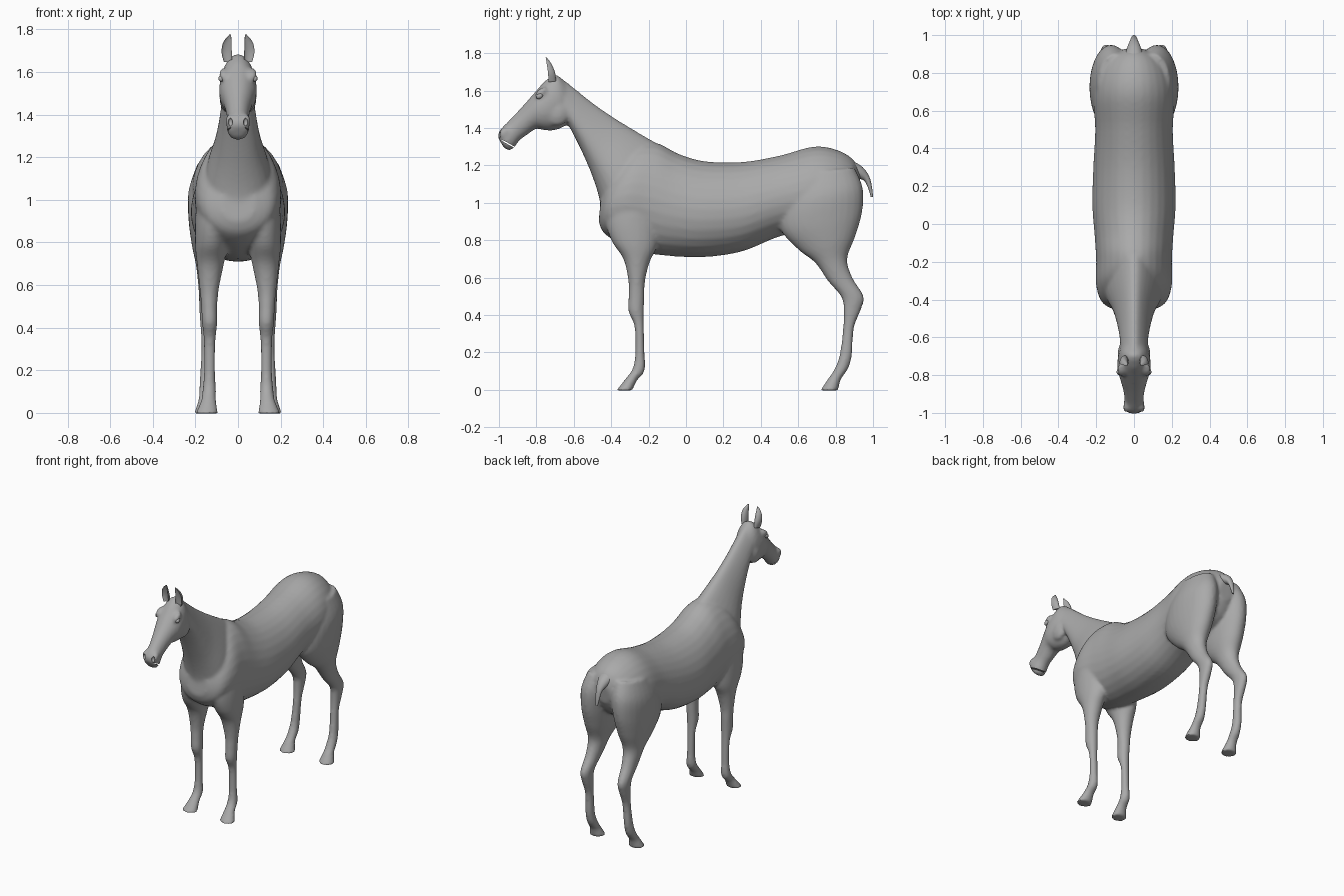
import bpy, bmesh, math
from mathutils import Vector, Matrix

cube = bpy.data.objects.get("Cube")
if cube:
    bpy.data.objects.remove(cube, do_unlink=True)

coat = bpy.data.materials.new("grey coat")
coat.use_nodes = True
coat.diffuse_color = (0.4, 0.4, 0.4, 1)
coat.node_tree.nodes["Principled BSDF"].inputs["Base Color"].default_value = (0.4, 0.4, 0.4, 1)

SIDES = 28
STEPS = 5


def spline(rings):
    """Smoothly interpolate the ring parameters along a part."""
    result = []
    last = len(rings) - 1
    for i in range(last):
        p0, p1 = rings[max(i - 1, 0)], rings[i]
        p2, p3 = rings[i + 1], rings[min(i + 2, last)]
        for k in range(STEPS):
            t = k / STEPS
            result.append([
                b + 0.5 * t * (c - a + t * (2 * a - 5 * b + 4 * c - d + t * (3 * (b - c) + d - a)))
                for a, b, c, d in zip(p0, p1, p2, p3)])
    result.append(list(rings[last]))
    return result


def loft(bm, rings, side=1, taper=0.0, fold=None):
    """Skin oval rings: (y, z) of one edge, (y, z) of the other, half width, centre x."""
    loops = []
    for ya, za, yb, zb, width, x in spline([(*r, 0)[:6] for r in rings]):
        a, b = Vector((0, ya, za)), Vector((0, yb, zb))
        loop = []
        for n in range(SIDES):
            angle = math.tau * n / SIDES
            c, s = math.cos(angle), math.sin(angle)
            across = side * x + width * s * (1 - taper * c)
            if fold is not None and c > 0:
                c *= -fold
            point = (a + b) / 2 + (a - b) / 2 * c
            loop.append(bm.verts.new((across, point.y, point.z)))
        loops.append(loop)
    for lower, upper in zip(loops, loops[1:]):
        for n in range(SIDES):
            m = (n + 1) % SIDES
            bm.faces.new((lower[n], lower[m], upper[m], upper[n]))
    bm.faces.new(loops[0])
    bm.faces.new(loops[-1])


def ellipsoid(bm, centre, size, pitch=0.0):
    place = Matrix.Translation(centre) @ Matrix.Rotation(pitch, 4, 'X') @ Matrix.Diagonal((*size, 1))
    bmesh.ops.create_uvsphere(bm, u_segments=20, v_segments=12, radius=1, matrix=place)


def finish(bm, name):
    bmesh.ops.recalc_face_normals(bm, faces=bm.faces[:])
    mesh = bpy.data.meshes.new(name)
    bm.to_mesh(mesh)
    bm.free()
    mesh.materials.append(coat)
    ob = bpy.data.objects.new(name, mesh)
    bpy.context.scene.collection.objects.link(ob)
    return ob


def make_active(ob):
    bpy.ops.object.select_all(action='DESELECT')
    ob.select_set(True)
    bpy.context.view_layer.objects.active = ob


def smooth(ob, degrees=50):
    make_active(ob)
    bpy.ops.object.shade_smooth_by_angle(angle=math.radians(degrees))


# Part profiles
trunk = [
    (.935, 1.16, .915, 1.02, .05), (.89, 1.235, .86, .93, .14), (.8, 1.285, .78, .88, .195),
    (.68, 1.3, .66, .85, .215), (.5, 1.252, .5, .82, .205), (.3, 1.218, .3, .74, .215),
    (.1, 1.222, .1, .71, .22), (-.04, 1.262, -.08, .715, .208), (-.16, 1.32, -.22, .735, .2),
    (-.28, 1.3, -.36, .785, .2), (-.39, 1.18, -.44, .84, .165), (-.45, 1.07, -.467, .9, .08)]
neck = [
    (.02, 1.235, -.4, .82, .13), (-.1, 1.29, -.452, .92, .155), (-.22, 1.355, -.463, 1.02, .14),
    (-.38, 1.452, -.5, 1.14, .105), (-.5, 1.535, -.555, 1.27, .084),
    (-.6, 1.615, -.61, 1.38, .072), (-.66, 1.66, -.645, 1.44, .068), (-.69, 1.66, -.69, 1.46, .06)]
head = [
    (-.66, 1.66, -.61, 1.46, .055), (-.70, 1.685, -.64, 1.415, .076),
    (-.755, 1.65, -.70, 1.388, .088), (-.80, 1.6, -.76, 1.388, .086),
    (-.85, 1.543, -.80, 1.396, .072), (-.90, 1.488, -.85, 1.363, .058),
    (-.95, 1.435, -.89, 1.333, .051), (-.985, 1.4, -.922, 1.292, .054),
    (-1.004, 1.37, -.95, 1.28, .048), (-1.004, 1.345, -.975, 1.297, .028)]
hind_leg = [
    (.57, 1.15, .9, 1.19, .09, .1), (.51, 1, .945, 1.08, .115, .117),
    (.505, .86, .942, .95, .107, .125), (.6, .75, .905, .82, .086, .13),
    (.69, .68, .862, .7, .062, .135), (.76, .58, .89, .6, .046, .14),
    (.828, .5, .95, .5, .037, .145), (.842, .43, .936, .43, .033, .145),
    (.837, .3, .898, .33, .027, .145), (.817, .17, .888, .19, .028, .15),
    (.787, .1, .868, .115, .032, .15), (.76, .06, .828, .055, .035, .152),
    (.718, -.004, .814, -.004, .054, .153)]
fore_leg = [
    (-.4, 1.1, -.12, 1.1, .075, .11), (-.43, .92, -.14, .92, .085, .115),
    (-.4, .8, -.155, .77, .076, .125), (-.335, .7, -.195, .68, .062, .13),
    (-.308, .58, -.219, .58, .045, .135), (-.307, .5, -.222, .5, .038, .135),
    (-.308, .42, -.225, .42, .036, .133), (-.276, .34, -.225, .34, .028, .133),
    (-.272, .2, -.221, .2, .026, .133), (-.283, .12, -.222, .1, .032, .135),
    (-.315, .07, -.262, .05, .035, .138), (-.373, -.004, -.287, -.004, .054, .146)]
ear = [
    (-.775, 1.64, -.695, 1.65, .019, .047), (-.775, 1.69, -.7, 1.695, .024, .053),
    (-.77, 1.74, -.718, 1.74, .019, .05), (-.756, 1.776, -.744, 1.776, .004, .036)]
tail = [
    (.89, 1.225, .89, 1.15, .05), (.945, 1.19, .925, 1.13, .036), (.98, 1.14, .955, 1.115, .022),
    (.995, 1.08, .975, 1.075, .015), (1, 1.03, .988, 1.03, .008)]

# Body: overlapping forms fused into one smooth skin
bm = bmesh.new()
loft(bm, trunk, taper=.1)
loft(bm, neck, taper=.35)
loft(bm, head)
for side in (1, -1):
    loft(bm, hind_leg, side)
    loft(bm, fore_leg, side)
    # Brow, cheek and nostril swellings
    ellipsoid(bm, (side * .067, -.775, 1.588), (.022, .04, .022), .7)
    ellipsoid(bm, (side * .055, -.69, 1.48), (.032, .065, .07))
    ellipsoid(bm, (side * .036, -.972, 1.372), (.022, .026, .034), -.5)
body = finish(bm, "body")
make_active(body)
remesh = body.modifiers.new("fuse", 'REMESH')
remesh.mode = 'VOXEL'
remesh.voxel_size = .0105
relax = body.modifiers.new("relax", 'SMOOTH')
relax.factor = .5
relax.iterations = 6
for mod in (remesh, relax):
    bpy.ops.object.modifier_apply(modifier=mod.name)

# Nostrils and mouth line cut into the muzzle
bm = bmesh.new()
for side in (1, -1):
    ellipsoid(bm, (side * .036, -1.0, 1.365), (.011, .016, .02), -.3)
ellipsoid(bm, (0, -.955, 1.318), (.07, .05, .005), -.5)
cutter = finish(bm, "muzzle_cutter")
cutter.hide_render = True
make_active(body)
cut = body.modifiers.new("cut", 'BOOLEAN')
cut.operation = 'DIFFERENCE'
cut.solver = 'EXACT'
cut.object = cutter
bpy.ops.object.modifier_apply(modifier=cut.name)
bpy.data.objects.remove(cutter, do_unlink=True)
smooth(body)

# Ears and eyes
for side, label in ((1, "left"), (-1, "right")):
    bm = bmesh.new()
    loft(bm, ear, side, fold=.35)
    smooth(finish(bm, label + "_ear"))
    bm = bmesh.new()
    ellipsoid(bm, (side * .079, -.783, 1.57), (.013, .019, .014), .5)
    smooth(finish(bm, label + "_eye"))

# Tail dock
bm = bmesh.new()
loft(bm, tail)
smooth(finish(bm, "tail"))
